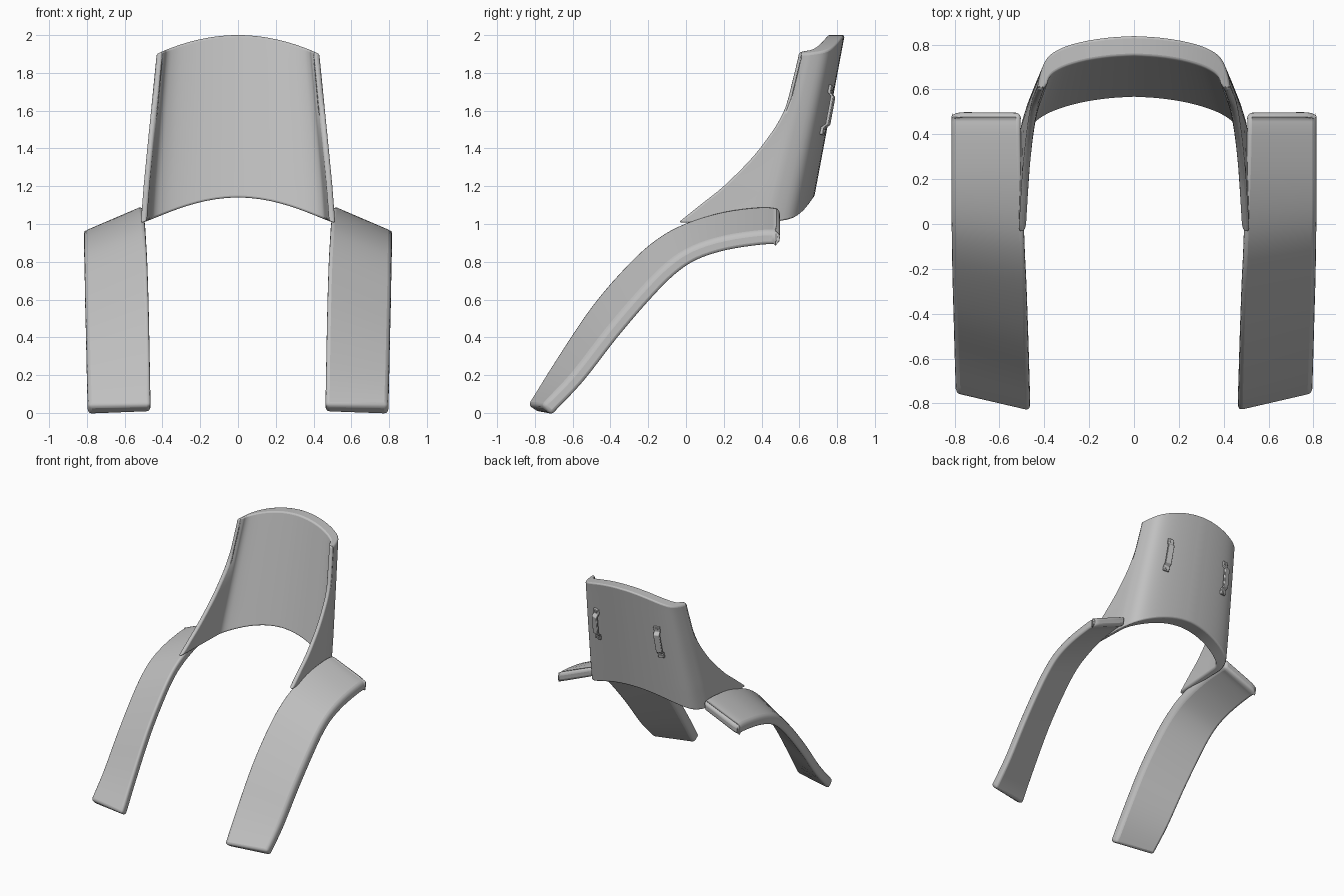
import bpy, bmesh
from mathutils import Vector, Matrix

if "Cube" in bpy.data.objects:
    bpy.data.objects.remove(bpy.data.objects["Cube"])

grey = bpy.data.materials.new("plain_grey")
grey.use_nodes = True
grey.diffuse_color = (0.53, 0.53, 0.53, 1)
grey.node_tree.nodes["Principled BSDF"].inputs["Base Color"].default_value = (0.53, 0.53, 0.53, 1)


def lerp(a, b, t):
    return a + (b - a) * t


def smooth(points, steps):
    """Catmull-Rom curve through the points."""
    p = [Vector(q) for q in points]
    p = [p[0] * 2 - p[1]] + p + [p[-1] * 2 - p[-2]]
    out = []
    for a, b, c, d in zip(p, p[1:], p[2:], p[3:]):
        for i in range(steps):
            t = i / steps
            out.append(0.5 * (2 * b + (c - a) * t + (2 * a - 5 * b + 4 * c - d) * t * t
                              + (3 * b - a - 3 * c + d) * t ** 3))
    return out + [p[-2]]


def lookup(curve, v):
    """Linear reading of a rising list of (key, value) points."""
    if v <= curve[0][0]:
        return curve[0][1]
    for a, b in zip(curve, curve[1:]):
        if v <= b[0]:
            return lerp(a[1], b[1], (v - a[0]) / (b[0] - a[0]))
    return curve[-1][1]


def loft(name, rings, bevel, segments, corner=None):
    """Skin closed rings; caps join the two halves of the end rings."""
    bm = bmesh.new()
    rows = [[bm.verts.new(p) for p in ring] for ring in rings]
    n = len(rows[0])
    for a, b in zip(rows, rows[1:]):
        for i in range(n):
            j = (i + 1) % n
            bm.faces.new((a[i], a[j], b[j], b[i]))
    for row in (rows[0], rows[-1]):
        for i in range(n // 2 - 1):
            bm.faces.new((row[i], row[i + 1], row[n - 2 - i], row[n - 1 - i]))
    if corner:
        edge = bm.edges.get((rows[0][corner[0]], rows[0][corner[1]]))
        bmesh.ops.bevel(bm, geom=[edge], offset=0.06, segments=5, profile=0.5, affect='EDGES')
    bmesh.ops.recalc_face_normals(bm, faces=bm.faces)
    mesh = bpy.data.meshes.new(name)
    bm.to_mesh(mesh)
    bm.free()
    mesh.materials.append(grey)
    obj = bpy.data.objects.new(name, mesh)
    bpy.context.collection.objects.link(obj)
    mod = obj.modifiers.new("rounding", 'BEVEL')
    mod.width, mod.segments = bevel, segments
    mod.limit_method, mod.angle_limit = 'ANGLE', 0.75
    mod.use_clamp_overlap = False
    finish(obj)
    return obj


def finish(obj):
    bpy.ops.object.select_all(action='DESELECT')
    obj.select_set(True)
    bpy.context.view_layer.objects.active = obj
    bpy.ops.object.shade_smooth_by_angle(angle=0.7)


# Backrest: curved back with side wings that sweep forward to the legs
front_edge = smooth([(1.0, -0.05), (1.04, 0), (1.12, 0.1), (1.2, 0.2), (1.35, 0.35), (1.48, 0.45),
                     (1.56, 0.5), (1.67, 0.55), (1.8, 0.59), (1.9, 0.6)], 5)
half_width = [(1.0, 0.515), (1.2, 0.5), (1.6, 0.462), (1.9, 0.432), (2.0, 0.425)]


def back_y(z):
    return 0.69 + 0.15 * (z - 1.2) / 0.8


def shell_point(f, drop, k, s):
    """f: share of half width, drop: distance ahead of the back, k: way to the front edge, s: height."""
    low = 1.005 + 0.135 * max(0, 1 - f * f) ** 1.2
    z = lerp(low, 2 - 0.1 * f * f, s)
    y0 = back_y(z) - drop * lerp(1.3, 1, min(1, max(0, z - 1)))
    y1 = min(lookup(front_edge, z), y0 - 0.03)
    return Vector((f * lookup(half_width, z), lerp(y0, y1, k), z))


def half_section(profile, front_f):
    cols = [(p.x, p.y, 0) for p in smooth(profile, 3)]
    f, drop, _ = cols[-1]
    return cols + [(lerp(f, front_f, k / 4), drop, k / 4) for k in range(1, 5)]


outer = half_section([(0, 0), (0.25, 0.005), (0.5, 0.017), (0.7, 0.035),
                      (0.84, 0.06), (0.92, 0.095), (0.97, 0.15), (0.985, 0.18)], 1.0)
inner = half_section([(0, 0.09), (0.25, 0.095), (0.5, 0.107), (0.7, 0.126),
                      (0.81, 0.145), (0.86, 0.16), (0.885, 0.175), (0.895, 0.19)], 0.94)


def full_line(half, s):
    right = [shell_point(*c, s) for c in half]
    left = [Vector((-p.x, p.y, p.z)) for p in reversed(right[1:])]
    return left + right


ROWS = 28
loft("backrest", [full_line(outer, r / ROWS) + full_line(inner, r / ROWS)[::-1]
                  for r in range(ROWS + 1)], 0.011, 3)

# Legs: tilted curved slabs, given by their inner and outer upper edges
inner_edge = smooth([(0.505, 0.5, 1.085), (0.505, 0.4, 1.095), (0.5, 0.2, 1.07), (0.492, 0, 1.01),
                     (0.487, -0.15, 0.93), (0.48, -0.3, 0.8), (0.473, -0.5, 0.57),
                     (0.467, -0.7, 0.27), (0.463, -0.84, 0.04)], 4)
outer_edge = smooth([(0.815, 0.5, 0.96), (0.815, 0.4, 0.96), (0.815, 0.2, 0.93), (0.814, 0.03, 0.875),
                     (0.812, -0.1, 0.79), (0.81, -0.24, 0.65), (0.805, -0.42, 0.44),
                     (0.8, -0.6, 0.21), (0.795, -0.765, 0.04)], 4)


def underside(edge, i):
    t = edge[min(i + 1, len(edge) - 1)] - edge[max(i - 1, 0)]
    return edge[i] + Vector((0, -t.z, t.y)).normalized() * 0.076


for label, side in (("left", 1), ("right", -1)):
    rings = []
    for i in range(len(inner_edge)):
        ring = [inner_edge[i], outer_edge[i], underside(outer_edge, i), underside(inner_edge, i)]
        rings.append([Vector((p.x * side, p.y, p.z)) for p in ring])
    loft(label + "_leg", rings, 0.022, 3, corner=(1, 2))

    # Grab handle on the rear of the backrest
    z, f = 1.605, 0.6
    drop = lookup([(c[0], c[1]) for c in outer if c[2] == 0], f)
    centre = Vector((side * f * lookup(half_width, z), back_y(z) - drop * 1.12, z))
    along = Vector((-0.05 * side, 0.185, 1)).normalized()
    out = Vector((0.21 * side, 1, 0))
    out = (out - along * out.dot(along)).normalized()
    across = out.cross(along)
    frame = Matrix((across, out, along)).transposed()
    path = [(-0.135, 0), (-0.095, 0), (-0.075, 0.022), (0.075, 0.022), (0.095, 0), (0.135, 0)]
    rings = []
    for l, h in path:
        ring = [(-0.025, h - 0.003, l), (0.025, h - 0.003, l), (0.025, h + 0.014, l), (-0.025, h + 0.014, l)]
        rings.append([centre + frame @ Vector(p) for p in ring])
    loft(label + "_handle", rings, 0.004, 2)

    # Screw heads at both handle ends
    for end, l in (("upper", 0.115), ("lower", -0.115)):
        bpy.ops.mesh.primitive_cylinder_add(vertices=16, radius=0.011, depth=0.012,
                                            location=centre + frame @ Vector((0, 0.014, l)),
                                            rotation=out.to_track_quat('Z', 'Y').to_euler())
        screw = bpy.context.object
        screw.name = label + "_" + end + "_handle_screw"
        screw.data.materials.append(grey)
        finish(screw)
